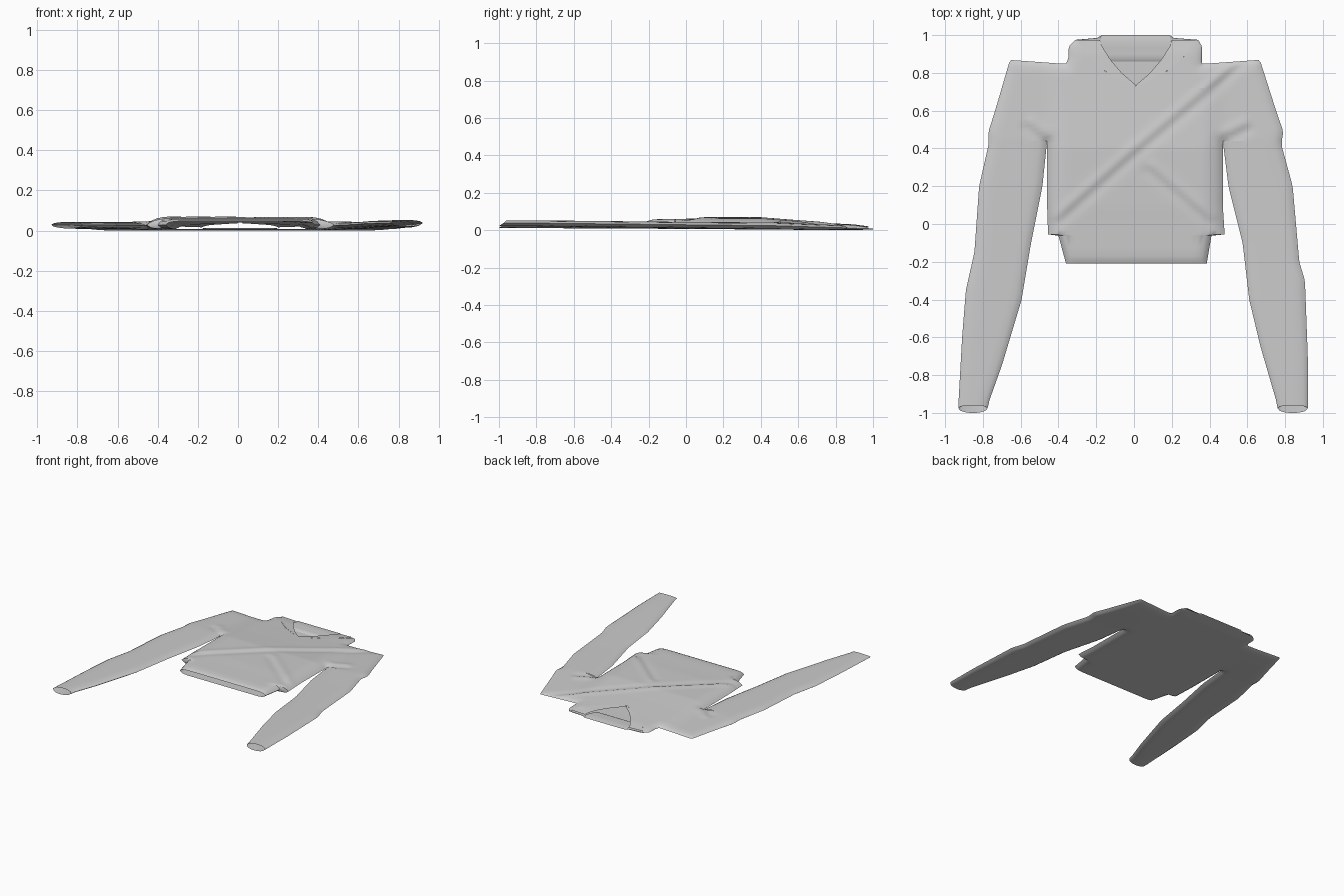
import bpy, bmesh, math
from math import hypot, exp, sqrt

if "Cube" in bpy.data.objects:
    bpy.data.objects.remove(bpy.data.objects["Cube"])


def curve(*pts):
    """Piecewise-linear function through (y, value) points."""
    def f(y):
        if y <= pts[0][0]:
            return pts[0][1]
        for (a, u), (b, v) in zip(pts, pts[1:]):
            if y <= b:
                return u + (v - u) * (y - a) / (b - a)
        return pts[-1][1]
    return f


def span(a, b, n):
    return [a + (b - a) * i / n for i in range(n + 1)]


def clamp(t):
    return max(0.0, min(1.0, t))


ARM, SHO = 0.44, 0.85          # underarm and shoulder heights

# Outlines in plan: torso (with hem band and collar stand), sleeves
torso_l = curve((-.21, -.36), (-.062, -.40), (-.055, -.455), (.1, -.46), (ARM, -.46), (SHO, -.36),
                (.875, -.348), (.94, -.345), (.975, -.31), (.985, -.195), (1, -.17))
torso_r = curve((-.21, .385), (-.062, .41), (-.055, .48), (.1, .47), (ARM, .47), (SHO, .36),
                (.875, .36), (.94, .36), (.975, .34), (.985, .21), (1, .19))
out_l = curve((-.96, -.93), (-.6, -.91), (-.35, -.89), (-.15, -.845), (.2, -.82), (.42, -.77),
              (.49, -.77), (.84, -.66), (SHO, -.65))
in_l = curve((-.96, -.775), (-.75, -.70), (-.4, -.595), (-.1, -.545), (.2, -.485), (ARM, -.46))
in_r = curve((-.96, .76), (-.65, .67), (-.4, .61), (-.1, .575), (.2, .50), (ARM, .47))
out_r = curve((-.96, .92), (-.7, .92), (-.3, .905), (-.2, .875), (.2, .84), (.42, .78),
              (.49, .79), (.84, .67), (SHO, .66))

# Heights: front layer, back layer and side seam
torso_t = curve((-.21, .047), (-.18, .058), (0, .061), (.1, .064), (.4, .064), (.6, .048),
                (.8, .034), (.9, .028), (1, .014))
torso_b = curve((-.21, .008), (.4, .004), (.8, 0), (.9, 0), (1, .005))
arm_t = curve((-1, .048), (-.5, .046), (0, .043), (.45, .042), (SHO, .025))
arm_b = curve((-1, .018), (-.5, .013), (0, .01), (.4, .006), (.7, 0))
mid = curve((-1, .034), (0, .028), (ARM, .025), (SHO, .012), (1, .008))

# Creases: start, end, strength, width
creases = [((-.41, .02), (0, .38), .013, .03), ((0, .38), (.56, .85), .013, .03),
           ((.08, .3), (.41, .02), .012, .03), ((-.56, .53), (-.47, .45), .014, .03),
           ((.6, .52), (.48, .46), .014, .03)]


def fold(x, y):
    best, val = 9, 0
    for (ax, ay), (bx, by), amp, w in creases:
        dx, dy = bx - ax, by - ay
        n = hypot(dx, dy)
        t = clamp(((x - ax) * dx + (y - ay) * dy) / n ** 2)
        d = hypot(x - ax - t * dx, y - ay - t * dy)
        side = (dx * (y - ay) - dy * (x - ax)) / n * (1 if dx > 0 else -1)
        s = side / w
        fade = exp(-((d * d - min(side * side, d * d)) / w ** 2) * 3)
        if d < best:
            best, val = d, amp * s * exp(-s * s) * fade
    return val


def puff(x, y, lo, hi):
    """0 on the side seam, 1 well inside the cloth."""
    if ARM < y <= SHO:
        d = min(x - out_l(y), out_r(y) - x, hypot(x + .46, y - ARM), hypot(x - .47, y - ARM),
                hypot(SHO - y, max(0, .36 - abs(x))))
    else:
        d = min(x - lo, hi - x)
    return sqrt(1 - (1 - clamp(d / .075)) ** 2)


def point(x, y, lo, hi, front, sleeve):
    w = clamp((abs(x) - .35) / .15)
    w = w * w * (3 - 2 * w)
    top = torso_t(y) * (1 - w) + arm_t(y) * w
    bot = torso_b(y) * (1 - w) + arm_b(y) * w
    m = mid(y)
    e = puff(x, y, lo, hi)
    z = m + ((top if front else bot) - m) * e
    if front and not (sleeve and y < ARM):
        z += fold(x, y) * e
    if sleeve and y < .2:
        z += math.copysign(.005, x) * clamp(.2 - y)
    if y <= SHO:
        y += .018 * clamp((abs(x) - .4) / .25) * clamp((y - .6) / .25)
    if sleeve and y < -.959:                       # cuff: back lip extends past the front
        y -= .015 + (-.015 if front else .025) * e
    return (x, y, max(z, 0))


def sheet(bm, ys, left, right, n, place, flip=False):
    """Grid of faces between two side curves."""
    rows = []
    for y in ys:
        a, b = left(y), right(y)
        rows.append([bm.verts.new(place(a + (b - a) * i / n, y)) for i in range(n + 1)])
    for r, s in zip(rows, rows[1:]):
        for i in range(n):
            q = [r[i], r[i + 1], s[i + 1], s[i]]
            bm.faces.new(q[::-1] if flip else q)


def finish(bm, name):
    bmesh.ops.remove_doubles(bm, verts=bm.verts, dist=.0004)
    bmesh.ops.dissolve_degenerate(bm, edges=bm.edges, dist=.00005)
    me = bpy.data.meshes.new(name)
    bm.to_mesh(me)
    bm.free()
    ob = bpy.data.objects.new(name, me)
    bpy.context.collection.objects.link(ob)
    bpy.ops.object.select_all(action='DESELECT')
    ob.select_set(True)
    bpy.context.view_layer.objects.active = ob
    bpy.ops.object.shade_smooth_by_angle(angle=math.radians(45))
    return ob


# Neckline: half-widths of outer and inner collar edges
v_out = curve((.72, 0), (.81, .165), (.89, .26), (.975, .31))
v_in = curve((.735, 0), (.80, .075), (.87, .135), (.95, .185), (.975, .19))
CX = .01

# Body and sleeves as one cloth shell
shell = bmesh.new()
upper = span(ARM, .72, 14) + span(.72, SHO, 10)[1:]
hem = [-.21, -.203, -.19, -.17, -.12, -.062, -.055]
neck = span(SHO, .975, 8)[1:]


def torso_place(front):
    return lambda x, y: point(x, y, torso_l(y), torso_r(y), front, False)


low = hem + span(-.03, ARM, 24)
sheet(shell, low + [y for y in upper if ARM < y < .7201], torso_l, torso_r, 48, torso_place(True))
vneck = [y for y in upper if y > .7199] + neck
sheet(shell, vneck, torso_l, lambda y: CX - v_out(y), 24, torso_place(True))
sheet(shell, vneck, lambda y: min(CX + v_out(y), torso_r(y)), torso_r, 24, torso_place(True))
sheet(shell, low + upper[1:] + neck + [.985, 1.0], torso_l, torso_r, 48, torso_place(False), True)

arm_ys = span(-.96, ARM, 50)
for lo, hi, up_lo, up_hi in ((out_l, in_l, out_l, torso_l), (in_r, out_r, torso_r, out_r)):
    for front in (True, False):
        sheet(shell, arm_ys, lo, hi, 16,
              lambda x, y: point(x, y, lo(y), hi(y), front, True), not front)
        sheet(shell, upper, up_lo, up_hi, 16,
              lambda x, y: point(x, y, up_lo(y), up_hi(y), front, True), not front)
finish(shell, "sweater_shell")

# Collar band along the V neckline
collar = bmesh.new()
band_ys = span(.72, .975, 16)
for s in (-1, 1):
    a = lambda y: CX + s * v_out(y)
    b = lambda y: CX + s * v_in(y)
    sheet(collar, band_ys, a if s < 0 else b, b if s < 0 else a, 4,
          lambda x, y: (x, y, torso_t(y) + .003 - .004 * clamp(1 - (abs(x - CX) - v_in(y)) / .12)))
finish(collar, "collar_band")

# Inside of the back collar, with a small drop at its lower edge
inner = bmesh.new()
rise = curve((.86, .001), (.875, .009), (.96, .009), (1, .0015))
sheet(inner, [.86, .875, .90, .93, .96, .985, 1.0],
      curve((.86, -.14), (.95, -.18), (1, -.17)), curve((.86, .16), (.95, .2), (1, .19)), 16,
      lambda x, y: (x, y, torso_b(y) + rise(y)))
finish(inner, "back_collar_lining")
